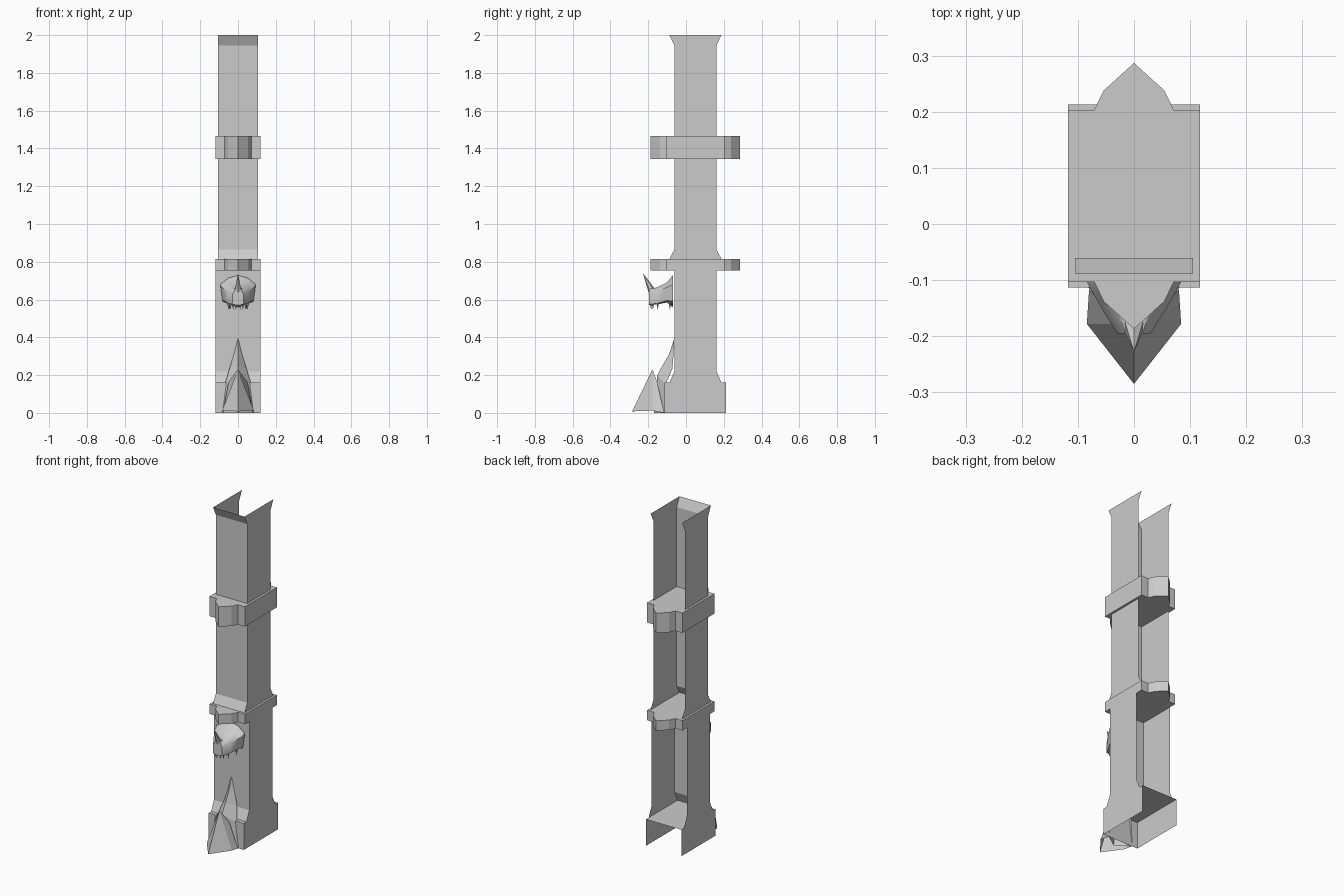
import bpy
import bmesh
from mathutils import Vector

cube = bpy.data.objects.get("Cube")
if cube:
    bpy.data.objects.remove(cube, do_unlink=True)

stone = bpy.data.materials.new("grey stone")
stone.use_nodes = True
colour = (0.6, 0.6, 0.6, 1)
stone.diffuse_color = colour
stone.node_tree.nodes["Principled BSDF"].inputs["Base Color"].default_value = colour

MID = 0.05  # depth centre of the shaft


def add_object(name, bm, mirror=False):
    mesh = bpy.data.meshes.new(name)
    bm.to_mesh(mesh)
    bm.free()
    mesh.materials.append(stone)
    obj = bpy.data.objects.new(name, mesh)
    bpy.context.collection.objects.link(obj)
    if mirror:
        obj.modifiers.new("Mirror", 'MIRROR').use_clip = True
    return obj


def add_strip(bm, rows):
    """Skin successive rows of points, collapsing repeated points."""
    verts = {}
    for row in rows:
        for p in row:
            if p not in verts:
                verts[p] = bm.verts.new(p)
    for a, b in zip(rows, rows[1:]):
        for i in range(len(a) - 1):
            corners = dict.fromkeys((a[i], b[i], b[i + 1], a[i + 1]))
            if len(corners) > 2:
                bm.faces.new([verts[c] for c in corners])
    return verts


def wall(name, w, levels, cap=False):
    """Three-sided shell, open at the back; levels are (z, half depth), top first."""
    rows = [[(-w, MID + d, z), (-w, MID - d, z), (w, MID - d, z), (w, MID + d, z)]
            for z, d in levels]
    bm = bmesh.new()
    add_strip(bm, rows)
    if cap:
        back_l, front_l, front_r, back_r = rows[0]
        add_strip(bm, [[back_l, back_r], [front_l, front_r]])
    return add_object(name, bm)


# Shaft shells
wall("upper_shaft", 0.105, [(2, 0.138), (1.945, 0.111), (0.865, 0.111), (0.815, 0.138)])
wall("lower_shaft", 0.118, [(0.755, 0.111), (0.22, 0.111), (0.16, 0.138)])
wall("base", 0.118, [(0.16, 0.163), (0, 0.163)], cap=True)

# Bands with pointed front and back
quarter = [(0, -0.187), (0.054, -0.138), (0.071, -0.103), (0.118, -0.103)]
half = quarter + [(x, 2 * MID - y) for x, y in reversed(quarter)]
outline = half + [(-x, y) for x, y in reversed(half[1:-1])]
for name, low, high in (("upper_band", 1.345, 1.465), ("lower_band", 0.755, 0.815)):
    bm = bmesh.new()
    face = bm.faces.new([bm.verts.new((x, y, low)) for x, y in outline])
    side = bmesh.ops.extrude_face_region(bm, geom=[face], use_keep_orig=True)
    moved = [v for v in side["geom"] if isinstance(v, bmesh.types.BMVert)]
    bmesh.ops.translate(bm, verts=moved, vec=(0, 0, high - low))
    bmesh.ops.recalc_face_normals(bm, faces=bm.faces)
    add_object(name, bm)

# Tall spike against the base: ridge point and outer edge point per row
bm = bmesh.new()
add_strip(bm, [
    [(0, -0.062, 0.395), (0, -0.062, 0.395)],
    [(0, -0.09, 0.31), (0.022, -0.066, 0.31)],
    [(0, -0.125, 0.25), (0.045, -0.072, 0.235)],
    [(0, -0.152, 0.2), (0.07, -0.108, 0.15)],
    [(0, -0.17, 0), (0.082, -0.113, 0)],
])
add_object("tall_spike", bm, mirror=True)

# Low wedge in front of it
apex = (0, -0.178, 0.23)
bm = bmesh.new()
add_strip(bm, [
    [apex, apex, (0.05, -0.153, 0.165)],
    [(0, -0.285, 0.008), (0.084, -0.178, 0.012), (0.08, -0.116, 0)],
])
add_object("front_wedge", bm, mirror=True)

# Beast head: half sections from the crest to the snout
sections = [
    (-0.07, [(0, 0.728), (0.05, 0.715), (0.094, 0.68), (0.082, 0.59), (0, 0.56)]),
    (-0.1, [(0, 0.68), (0.05, 0.69), (0.086, 0.665), (0.076, 0.595), (0, 0.585)]),
    (-0.15, [(0, 0.655), (0.03, 0.665), (0.058, 0.645), (0.052, 0.58), (0, 0.575)]),
    (-0.195, [(0, 0.66), (0.015, 0.655), (0.03, 0.625), (0.03, 0.575), (0, 0.57)]),
]
rows = [[(x, y, z) for x, z in pts] for y, pts in sections]
bm = bmesh.new()
verts = add_strip(bm, rows)
bm.faces.new([verts[p] for p in reversed(rows[-1])])
bm.faces.new([verts[p] for p in rows[0]])
bmesh.ops.recalc_face_normals(bm, faces=bm.faces)
# Remove the faces lying on the mirror plane, if any
flat = [f for f in bm.faces if all(abs(v.co.x) < 0.0001 for v in f.verts)]
bmesh.ops.delete(bm, geom=flat, context='FACES')
head = add_object("beast_head", bm, mirror=True)


def spike(name, start, end, radius):
    start, end = Vector(start), Vector(end)
    bm = bmesh.new()
    bmesh.ops.create_cone(bm, cap_ends=True, segments=6, radius1=radius, radius2=0,
                          depth=(end - start).length)
    turn = (end - start).to_track_quat('Z', 'Y').to_matrix().to_4x4()
    bmesh.ops.transform(bm, matrix=turn, verts=bm.verts)
    bmesh.ops.translate(bm, verts=bm.verts, vec=(start + end) / 2)
    return add_object(name, bm)


# Nose horn and teeth
smooth = [head, spike("nose_horn", (0, -0.18, 0.645), (0, -0.228, 0.74), 0.02)]
for side, label in ((1, "left"), (-1, "right")):
    for i, (x, y) in enumerate([(0.012, -0.185), (0.027, -0.175), (0.042, -0.15), (0.05, -0.085)]):
        smooth.append(spike(f"{label}_tooth_{i + 1}", (side * x, y, 0.59),
                            (side * x * 0.95, y, 0.545), 0.009))

bpy.ops.object.select_all(action='DESELECT')
for obj in smooth:
    obj.select_set(True)
bpy.context.view_layer.objects.active = head
bpy.ops.object.shade_smooth_by_angle(angle=0.9)
